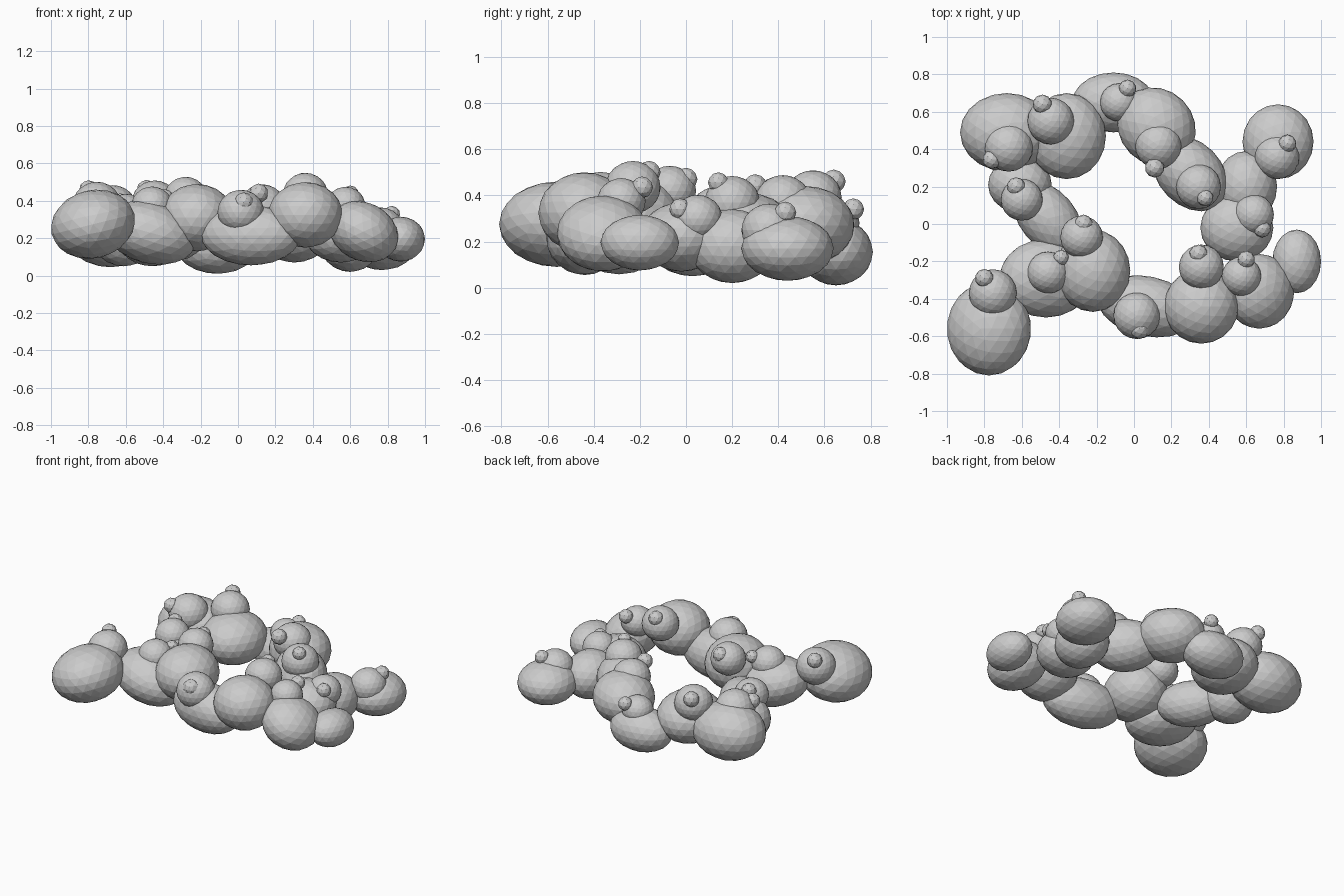
import bpy, math

def blob(name, loc, size, turn=0, tilt=0, detail=3):
    bpy.ops.mesh.primitive_ico_sphere_add(subdivisions=detail, radius=1, location=loc,
                                          rotation=(0, math.radians(tilt), math.radians(turn)))
    ob = bpy.context.object
    ob.name = name
    ob.scale = size
    return ob

# Large ring stones: centre, radii, turn about z, tilt
stones = [
    ((-.775, -.56, .275), (.228, .25, .182), 0, -14),
    ((-.47, -.29, .23), (.255, .21, .165), 0, 15),
    ((-.22, -.25, .31), (.20, .22, .18), 0, 0),
    ((.07, -.44, .215), (.27, .16, .16), -12, 0),
    ((.36, -.44, .325), (.20, .20, .175), 0, 0),
    ((.67, -.36, .235), (.195, .20, .155), 0, 28),
    ((.87, -.20, .195), (.13, .17, .12), 0, 0),
    ((.55, -.02, .22), (.195, .18, .15), 0, 0),
    ((.60, .20, .18), (.165, .19, .16), 0, 0),
    ((.30, .27, .24), (.23, .17, .17), -45, 0),
    ((.12, .52, .27), (.22, .20, .17), -45, 0),
    ((-.11, .65, .155), (.22, .16, .145), 0, 0),
    ((-.36, .47, .245), (.21, .23, .17), 0, 0),
    ((-.68, .49, .235), (.25, .21, .19), 0, 0),
    ((.77, .44, .17), (.19, .20, .14), 0, 0),
    ((-.61, .21, .20), (.17, .15, .15), 0, 0),
    ((-.46, .03, .20), (.23, .15, .15), -50, 0),
]
for loc, size, turn, tilt in stones:
    blob("ring_stone", loc, size, turn, tilt)

# Medium bumps and their tips: bump centre, radius, tip centre, radius
bumps = [
    ((-.755, -.37, .38), .128, (-.80, -.29, .46), .05),
    ((-.46, -.26, .37), .112, (-.39, -.18, .42), .042),
    ((-.28, -.07, .42), .114, (-.27, 0, .47), .05),
    ((.015, -.49, .34), .125, (.03, -.56, .39), .055),
    ((.36, -.23, .435), .12, (.345, -.16, .50), .05),
    ((.575, -.28, .375), .105, (.60, -.19, .435), .047),
    ((.64, .05, .30), .108, (.685, -.025, .34), .047),
    ((.345, .20, .37), .12, (.38, .14, .455), .045),
    ((.13, .42, .37), .124, (.11, .30, .44), .052),
    ((-.08, .65, .28), .102, (-.035, .725, .34), .047),
    ((-.445, .55, .39), .125, (-.49, .64, .46), .052),
    ((-.67, .41, .36), .13, (-.76, .345, .41), .05),
    ((.765, .36, .25), .12, (.82, .43, .325), .048),
    ((-.60, .13, .33), .112, (-.63, .20, .39), .05),
]
for loc, r, tip, tip_r in bumps:
    blob("bump", loc, (r, r, r * .95))
    blob("bump_tip", tip, (tip_r,) * 3, detail=2)
